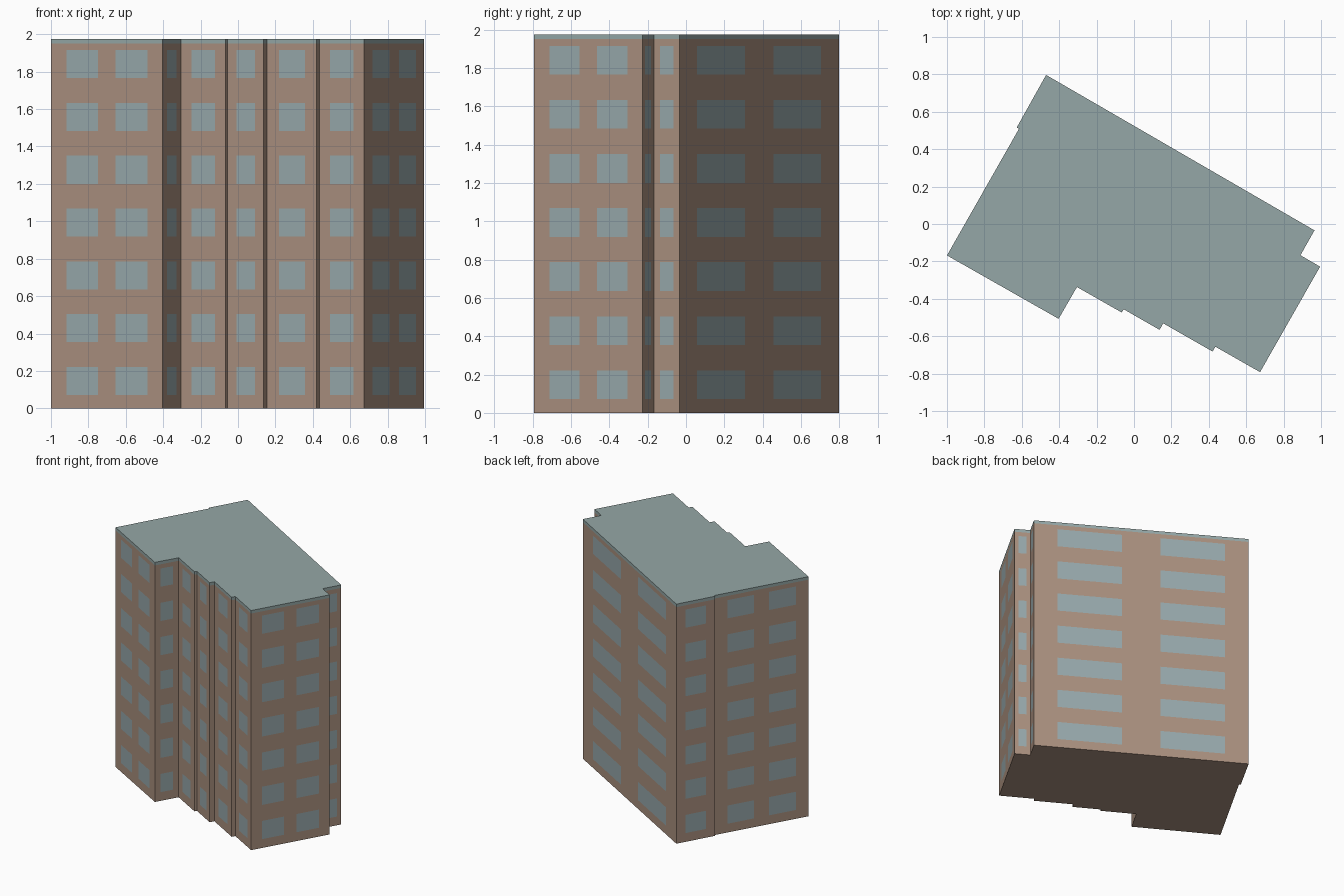
import bpy
import bmesh
from mathutils import Vector

if "Cube" in bpy.data.objects:
    bpy.data.objects.remove(bpy.data.objects["Cube"], do_unlink=True)

FLOORS = 7
HEIGHT = 1.975
EAVES = 1.95
STOREY = HEIGHT / FLOORS
SILL, HEAD = 0.072, 0.222

# Window openings along a wall, as fractions of its length
NONE = []
ONE = [0.24, 0.765]
TWO = [0.14, 0.42, 0.58, 0.865]
WIDE = [0.11, 0.41, 0.59, 0.89]

# Footprint corners, counter-clockwise, with the openings of the wall that starts there
PLAN = [
    (-1.0, -0.168, TWO), (-0.403, -0.507, ONE), (-0.305, -0.337, ONE),
    (-0.066, -0.473, NONE), (-0.055, -0.456, ONE), (0.137, -0.566, NONE),
    (0.156, -0.531, ONE), (0.42, -0.682, NONE), (0.435, -0.656, ONE),
    (0.674, -0.792, TWO), (0.995, -0.228, ONE), (0.89, -0.167, ONE),
    (0.965, -0.034, WIDE), (-0.47, 0.797, ONE), (-0.627, 0.516, NONE),
    (-0.615, 0.509, TWO),
]


def make_material(name, rgb):
    mat = bpy.data.materials.new(name)
    mat.use_nodes = True
    mat.diffuse_color = (*rgb, 1)
    mat.node_tree.nodes["Principled BSDF"].inputs["Base Color"].default_value = (*rgb, 1)
    return mat


def make_object(name, bm, materials):
    mesh = bpy.data.meshes.new(name)
    bmesh.ops.remove_doubles(bm, verts=bm.verts, dist=0.0001)
    bm.to_mesh(mesh)
    bm.free()
    for mat in materials:
        mesh.materials.append(mat)
    obj = bpy.data.objects.new(name, mesh)
    bpy.context.collection.objects.link(obj)
    return obj


def add_face(bm, points, material=0):
    face = bm.faces.new([bm.verts.new(p) for p in points])
    face.material_index = material


def outline(z):
    return [Vector((x, y, z)) for x, y, _ in PLAN]


brick = make_material("brick", (0.40, 0.28, 0.212))
glass = make_material("window glass", (0.31, 0.395, 0.41))
roofing = make_material("roof covering", (0.30, 0.39, 0.385))

# Walls: each is cut into a grid, and every odd row and column cell is a window
levels = [0]
for floor in range(FLOORS):
    levels += [floor * STOREY + SILL, floor * STOREY + HEAD]
levels.append(EAVES)

walls = bmesh.new()
corners = outline(0)
for i, (_, _, openings) in enumerate(PLAN):
    start, end = corners[i], corners[(i + 1) % len(corners)]
    cuts = [start.lerp(end, t) for t in [0] + openings + [1]]
    for c in range(len(cuts) - 1):
        for r in range(len(levels) - 1):
            low, high = Vector((0, 0, levels[r])), Vector((0, 0, levels[r + 1]))
            a, b = cuts[c], cuts[c + 1]
            add_face(walls, [a + low, b + low, b + high, a + high], (c % 2) * (r % 2))
add_face(walls, reversed(corners))
make_object("walls_and_windows", walls, [brick, glass])

# Roof: thin edge band and flat top
roof = bmesh.new()
lower, upper = outline(EAVES), outline(HEIGHT)
for i in range(len(PLAN)):
    j = (i + 1) % len(PLAN)
    add_face(roof, [lower[i], lower[j], upper[j], upper[i]])
add_face(roof, upper)
make_object("flat_roof", roof, [roofing])
